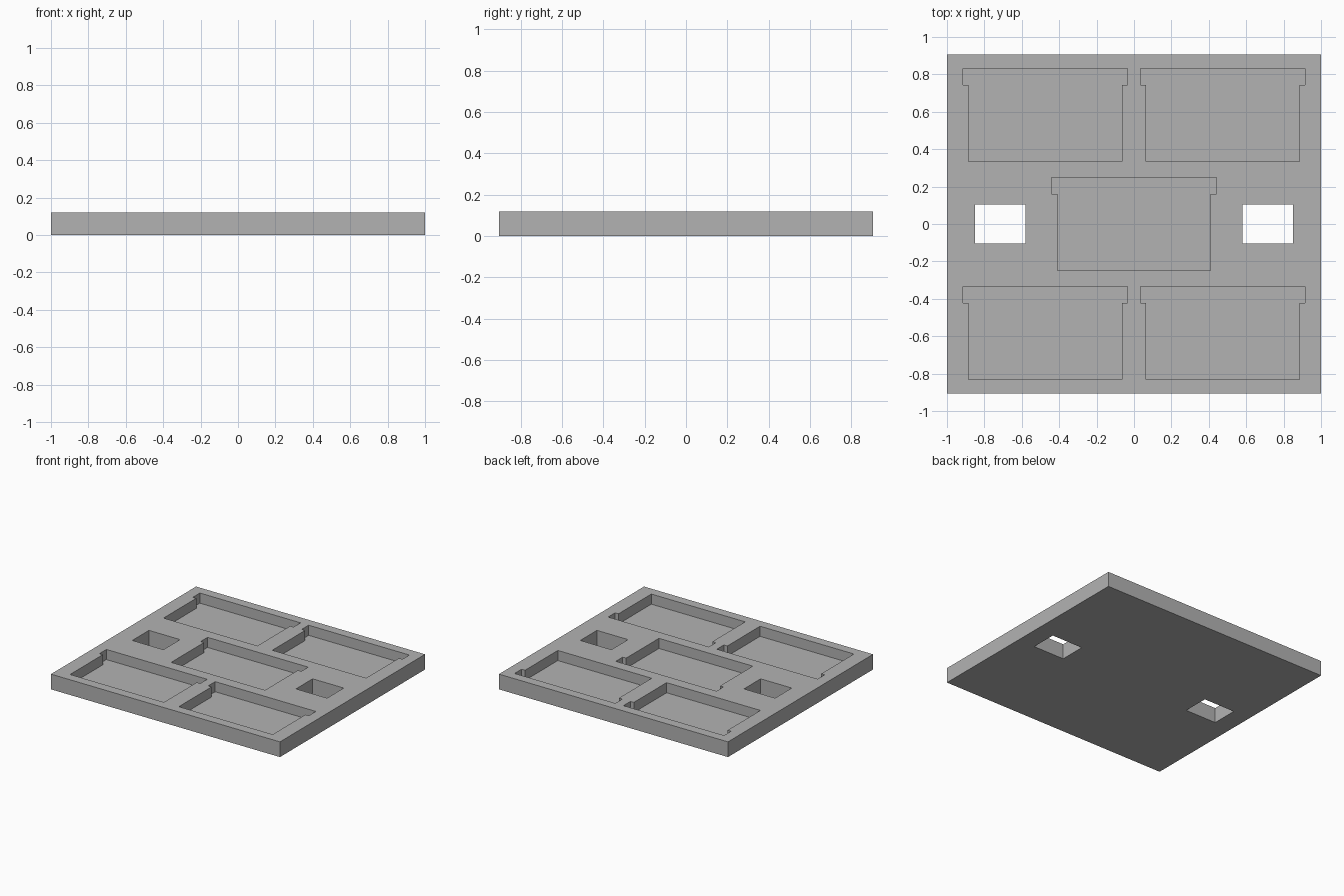
import bpy
import bmesh

cube = bpy.data.objects.get("Cube")
if cube:
    bpy.data.objects.remove(cube, do_unlink=True)

HEIGHT = 0.12
FLOOR = 0.04

grey = bpy.data.materials.new("plain grey")
grey.use_nodes = True
colour = (0.45, 0.45, 0.45, 1)
grey.diffuse_color = colour
grey.node_tree.nodes["Principled BSDF"].inputs["Base Color"].default_value = colour


def prism(name, outline, z0, z1):
    """Extrude a flat outline between two heights."""
    bm = bmesh.new()
    base = bm.faces.new([bm.verts.new((x, y, z0)) for x, y in outline])
    top = bmesh.ops.extrude_face_region(bm, geom=[base])["geom"]
    verts = [v for v in top if isinstance(v, bmesh.types.BMVert)]
    bmesh.ops.translate(bm, vec=(0, 0, z1 - z0), verts=verts)
    bmesh.ops.recalc_face_normals(bm, faces=bm.faces)
    mesh = bpy.data.meshes.new(name)
    bm.to_mesh(mesh)
    bm.free()
    mesh.materials.append(grey)
    obj = bpy.data.objects.new(name, mesh)
    bpy.context.scene.collection.objects.link(obj)
    return obj


def rectangle(cx, cy, hx, hy):
    return [(cx - hx, cy - hy), (cx + hx, cy - hy),
            (cx + hx, cy + hy), (cx - hx, cy + hy)]


def pocket_outline(cx, cy):
    """Rectangle with a wider strip along its back edge."""
    body, tab, half, step = 0.41, 0.44, 0.248, 0.161
    right = [(body, -half), (body, step), (tab, step), (tab, half)]
    left = [(-x, y) for x, y in reversed(right)]
    return [(cx + x, cy + y) for x, y in right + left]


tray = prism("tray", rectangle(0, 0, 1, 0.905), 0, HEIGHT)

# Five card pockets and two through holes
cutters = []
centres = [(x, y) for x in (-0.475, 0.475) for y in (-0.583, 0.583)] + [(0, 0)]
for i, (x, y) in enumerate(centres):
    cutters.append(prism(f"pocket_cutter_{i + 1}", pocket_outline(x, y), FLOOR, HEIGHT + 0.1))
for side, x in (("right", -0.715), ("left", 0.715)):
    cutters.append(prism(f"{side}_hole_cutter", rectangle(x, 0, 0.136, 0.104), -0.1, HEIGHT + 0.1))

for cutter in cutters:
    cutter.hide_render = True
    cutter.hide_set(True)
    cut = tray.modifiers.new(cutter.name, "BOOLEAN")
    cut.operation = "DIFFERENCE"
    cut.solver = "EXACT"
    cut.object = cutter
